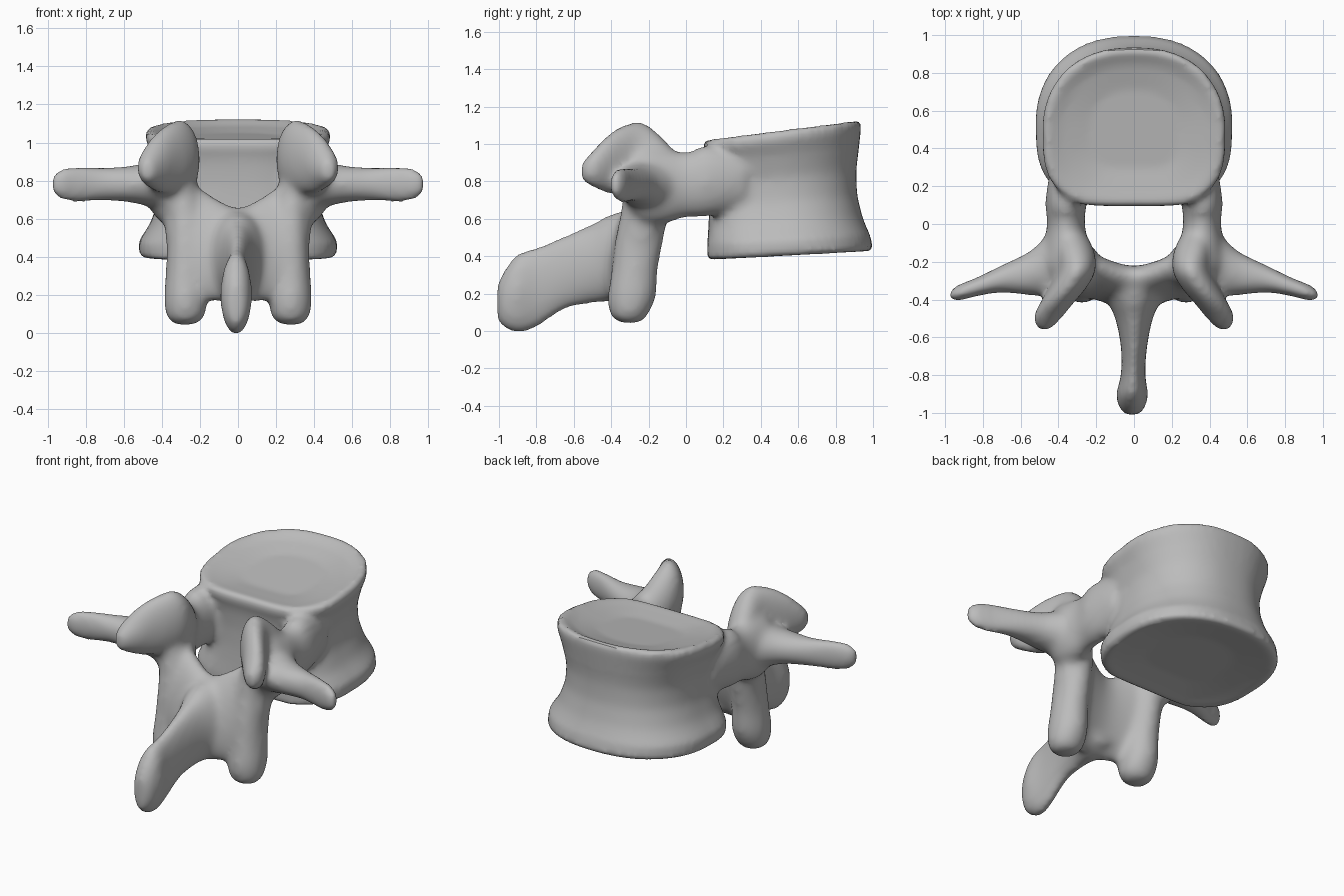
import bpy, bmesh, math
from mathutils import Vector

cube = bpy.data.objects.get("Cube")
if cube:
    bpy.data.objects.remove(cube, do_unlink=True)

bone = bpy.data.materials.new("bone_grey")
bone.use_nodes = True
bone.diffuse_color = (0.5, 0.5, 0.5, 1)
bone.node_tree.nodes["Principled BSDF"].inputs["Base Color"].default_value = (0.5, 0.5, 0.5, 1)

bm = bmesh.new()


def skin(rings):
    """Bridge closed rings of points and cap both ends."""
    loops = [[bm.verts.new(p) for p in ring] for ring in rings]
    n = len(loops[0])
    faces = [bm.faces.new(loops[0]), bm.faces.new(loops[-1][::-1])]
    for a, b in zip(loops, loops[1:]):
        for i in range(n):
            j = (i + 1) % n
            faces.append(bm.faces.new((a[j], a[i], b[i], b[j])))
    bmesh.ops.recalc_face_normals(bm, faces=faces)


def spline(rows, steps=5):
    """Smoothly interpolate section rows."""
    out = []
    for k in range(len(rows) - 1):
        p0, p1, p2, p3 = (rows[min(max(k + d, 0), len(rows) - 1)] for d in (-1, 0, 1, 2))
        for s in range(steps):
            t = s / steps
            out.append([b + 0.5 * t * (c - a + t * (2 * a - 5 * b + 4 * c - d + t * (3 * (b - c) + d - a)))
                        for a, b, c, d in zip(p0, p1, p2, p3)])
    return out + [rows[-1]]


def loft(axis, rows, shear=0.0, mirror=False, n=24):
    """Oval sections (x, y, z, r1, r2) square to an axis; shear leans y with z."""
    u, v = {"x": ((0, 1, 0), (0, shear, 1)),
            "y": ((1, 0, 0), (0, 0, 1)),
            "z": ((1, 0, 0), (0, 1, 0))}[axis]
    u, v = Vector(u), Vector(v)
    rings = []
    for x, y, z, r1, r2 in spline(rows):
        r1, r2 = max(r1, 0.01), max(r2, 0.01)
        rings.append([Vector((x, y, z)) + u * r1 * math.cos(a) + v * r2 * math.sin(a)
                      for a in (math.tau * i / n for i in range(n))])
    skin(rings)
    if mirror:
        skin([[Vector((-p.x, p.y, p.z)) for p in ring] for ring in rings])


# Vertebral body: waisted drum, flat towards the canal, with tilted dished ends
def body_ring(z, slope, half, back, front, scale=1.0, n=56):
    mid = (back + front) / 2
    ring = []
    for i in range(n):
        c, s = math.cos(math.tau * i / n), math.sin(math.tau * i / n)
        power = 0.62 if s < 0 else 0.95
        x = half * math.copysign(abs(c) ** 0.85, c)
        y = mid + (front - mid) * math.copysign(abs(s) ** power, s)
        if s < 0:
            y += 0.035 * max(0, 1 - (x / 0.3) ** 2)
        x, y = x * scale, mid + (y - mid) * scale
        ring.append(Vector((x, y, z + slope * (y - 0.1))))
    return ring


skin([body_ring(0.43, 0.05, 0.51, 0.08, 0.99, 0.5),
      body_ring(0.41, 0.05, 0.51, 0.08, 0.99, 0.8),
      body_ring(0.395, 0.055, 0.51, 0.08, 0.99, 0.96),
      body_ring(0.41, 0.055, 0.52, 0.08, 1.0),
      body_ring(0.48, 0.055, 0.52, 0.08, 0.985),
      body_ring(0.57, 0.06, 0.46, 0.085, 0.945),
      body_ring(0.68, 0.08, 0.42, 0.09, 0.915),
      body_ring(0.8, 0.09, 0.415, 0.09, 0.91),
      body_ring(0.92, 0.1, 0.45, 0.08, 0.925),
      body_ring(0.99, 0.12, 0.485, 0.06, 0.935),
      body_ring(1.025, 0.13, 0.485, 0.06, 0.935),
      body_ring(1.04, 0.13, 0.475, 0.06, 0.93, 0.96),
      body_ring(1.025, 0.11, 0.475, 0.06, 0.93, 0.8),
      body_ring(1.0, 0.11, 0.475, 0.06, 0.93, 0.5)])

# Pedicles
loft("y", [(0.34, 0.32, 0.83, 0.1, 0.16), (0.36, 0.12, 0.82, 0.11, 0.19),
           (0.36, 0.0, 0.8, 0.1, 0.175), (0.36, -0.12, 0.79, 0.12, 0.2),
           (0.36, -0.24, 0.8, 0.12, 0.2), (0.36, -0.32, 0.8, 0.06, 0.1)], mirror=True)

# Transverse processes
loft("x", [(0.3, -0.18, 0.82, 0.14, 0.14), (0.42, -0.2, 0.8, 0.17, 0.13),
           (0.55, -0.26, 0.8, 0.12, 0.1), (0.7, -0.29, 0.8, 0.075, 0.09),
           (0.84, -0.335, 0.8, 0.05, 0.1), (0.93, -0.365, 0.8, 0.045, 0.085),
           (0.98, -0.38, 0.8, 0.025, 0.045)], mirror=True)

# Superior articular processes
loft("y", [(0.34, -0.04, 0.84, 0.08, 0.12), (0.31, -0.14, 0.9, 0.1, 0.17),
           (0.3, -0.24, 0.94, 0.1, 0.2), (0.345, -0.33, 0.935, 0.1, 0.19),
           (0.41, -0.42, 0.91, 0.09, 0.16), (0.46, -0.5, 0.885, 0.075, 0.1),
           (0.475, -0.56, 0.87, 0.035, 0.05)], mirror=True)

# Laminae arching behind the canal
loft("x", [(-0.38, -0.22, 0.62, 0.06, 0.12), (-0.3, -0.24, 0.55, 0.11, 0.27),
           (-0.18, -0.29, 0.48, 0.1, 0.29), (0, -0.335, 0.43, 0.1, 0.25),
           (0.18, -0.29, 0.48, 0.1, 0.29), (0.3, -0.24, 0.55, 0.11, 0.27),
           (0.38, -0.22, 0.62, 0.06, 0.12)], shear=0.22)

# Inferior articular processes
loft("z", [(0.28, -0.3, 0.06, 0.05, 0.05), (0.275, -0.305, 0.1, 0.1, 0.1),
           (0.275, -0.29, 0.2, 0.115, 0.13), (0.275, -0.275, 0.34, 0.105, 0.125),
           (0.275, -0.25, 0.5, 0.1, 0.13), (0.28, -0.22, 0.66, 0.1, 0.13),
           (0.31, -0.2, 0.8, 0.1, 0.13)], mirror=True)

# Spinous process: tall blade with a heavier drooping tip
loft("y", [(0, -0.28, 0.45, 0.14, 0.22), (0, -0.4, 0.41, 0.14, 0.235),
           (0, -0.5, 0.38, 0.1, 0.215), (0, -0.65, 0.33, 0.07, 0.2),
           (-0.005, -0.8, 0.25, 0.065, 0.22), (-0.01, -0.9, 0.22, 0.085, 0.215),
           (-0.01, -0.97, 0.19, 0.07, 0.16), (-0.01, -1.01, 0.17, 0.04, 0.1)])

mesh = bpy.data.meshes.new("vertebra")
bm.to_mesh(mesh)
bm.free()
vertebra = bpy.data.objects.new("vertebra", mesh)
bpy.context.collection.objects.link(vertebra)

# Fuse all parts into one bone surface
fuse = vertebra.modifiers.new("fuse", "REMESH")
fuse.mode = "VOXEL"
fuse.voxel_size = 0.018
graph = bpy.context.evaluated_depsgraph_get()
fused = bpy.data.meshes.new_from_object(vertebra.evaluated_get(graph))
vertebra.modifiers.clear()

# Blend the joins of the arch strongly and the body rims only lightly
bm = bmesh.new()
bm.from_mesh(fused)
for k in range(12):
    soft = [v for v in bm.verts if k < 2 or v.co.y < 0.05 or 0.55 < v.co.z < 0.95]
    bmesh.ops.smooth_vert(bm, verts=soft, factor=0.5,
                          use_axis_x=True, use_axis_y=True, use_axis_z=True)
low = min(v.co.z for v in bm.verts)
bmesh.ops.translate(bm, verts=bm.verts, vec=(0, 0, -low))
bm.to_mesh(fused)
bm.free()
vertebra.data = fused
fused.materials.clear()
fused.materials.append(bone)

bpy.ops.object.select_all(action="DESELECT")
vertebra.select_set(True)
bpy.context.view_layer.objects.active = vertebra
bpy.ops.object.shade_smooth_by_angle(angle=math.radians(40))
